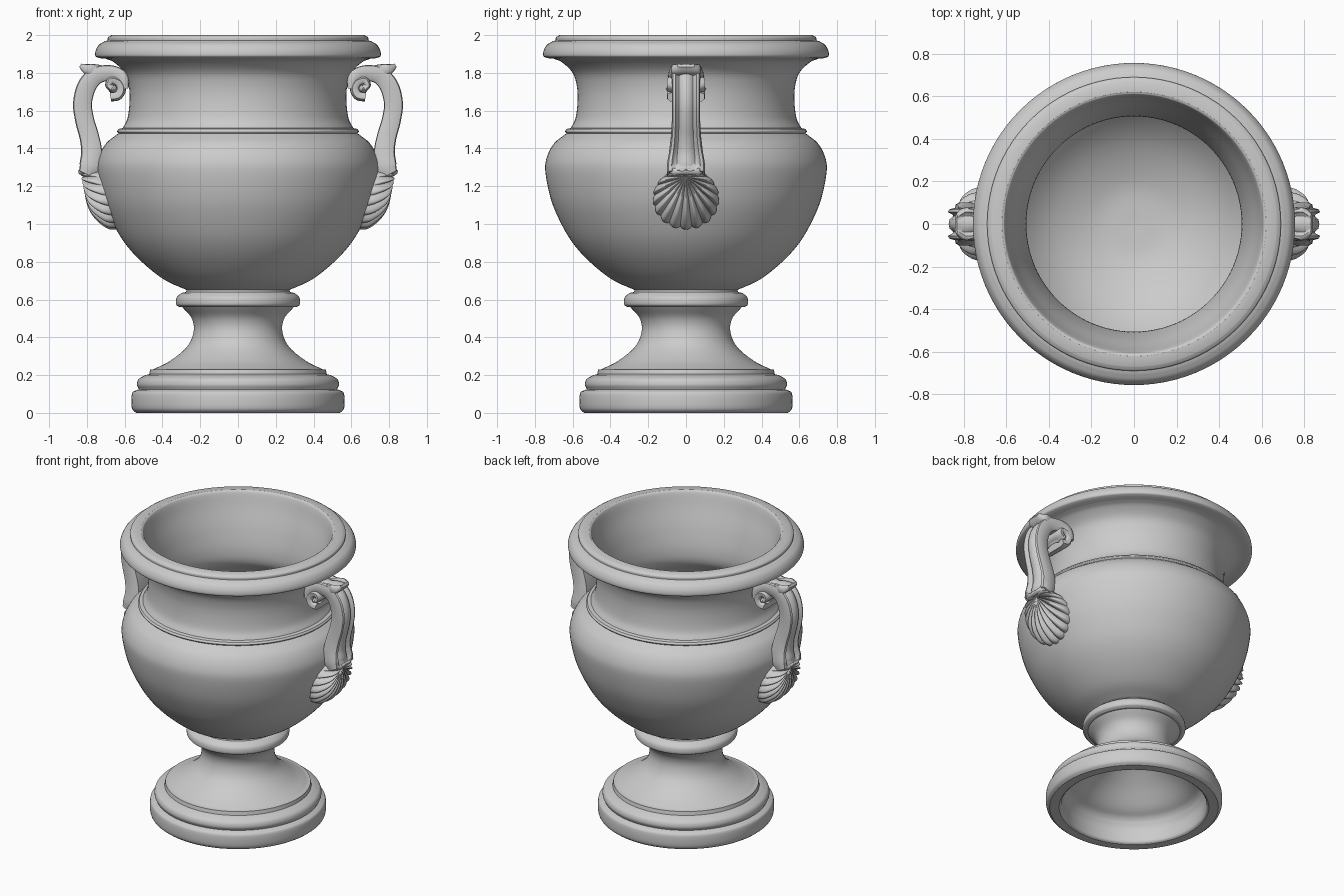
import bpy, bmesh, math
from mathutils import Vector

if "Cube" in bpy.data.objects:
    bpy.data.objects.remove(bpy.data.objects["Cube"])

stone = bpy.data.materials.new("grey_stone")
stone.use_nodes = True
GREY = (0.6, 0.6, 0.6, 1)
stone.diffuse_color = GREY
stone.node_tree.nodes["Principled BSDF"].inputs["Base Color"].default_value = GREY


def spline(pts, n=6):
    """Catmull-Rom samples through points of any dimension."""
    p = [Vector(q) for q in pts]
    p = [2 * p[0] - p[1]] + p + [2 * p[-1] - p[-2]]
    out = []
    for a, b, c, d in zip(p, p[1:], p[2:], p[3:]):
        for i in range(n):
            t = i / n
            out.append(0.5 * (2 * b + (c - a) * t + (2 * a - 5 * b + 4 * c - d) * t * t
                              + (3 * b - a - 3 * c + d) * t ** 3))
    return out + [p[-2]]


def grid_object(name, rows, closed, caps=False, angle=40):
    """Skin a list of equal-length vertex rows, optionally closed and capped."""
    bm = bmesh.new()
    vs = [[bm.verts.new(c) for c in row] for row in rows]
    n = len(rows[0])
    for r0, r1 in zip(vs, vs[1:]):
        for j in range(n if closed else n - 1):
            k = (j + 1) % n
            bm.faces.new((r0[j], r0[k], r1[k], r1[j]))
    if caps:
        bm.faces.new(vs[0])
        bm.faces.new(vs[-1])
    bmesh.ops.remove_doubles(bm, verts=bm.verts, dist=0.0001)
    bmesh.ops.recalc_face_normals(bm, faces=bm.faces)
    me = bpy.data.meshes.new(name)
    bm.to_mesh(me)
    bm.free()
    me.materials.append(stone)
    ob = bpy.data.objects.new(name, me)
    bpy.context.collection.objects.link(ob)
    bpy.ops.object.select_all(action='DESELECT')
    ob.select_set(True)
    bpy.context.view_layer.objects.active = ob
    bpy.ops.object.shade_smooth_by_angle(angle=math.radians(angle))
    return ob


def lathe(name, sections, steps=96):
    """Revolve smooth profile sections; corners stay crisp between them."""
    prof = [p for s in sections for p in (spline(s) if len(s) > 2 else map(Vector, s))]
    rows = [[(r * math.cos(a), r * math.sin(a), z)
             for a in (2 * math.pi * i / steps for i in range(steps))] for r, z in prof]
    return grid_object(name, rows, True, angle=32)


# Hollow foot with stepped plinth, waisted stem and collar
lathe("foot", [
    [(0, 0.42), (0.12, 0.40), (0.25, 0.31), (0.36, 0.21), (0.42, 0.17)],
    [(0.44, 0.15), (0.46, 0.10), (0.465, 0.02), (0.48, 0)],
    [(0.54, 0), (0.56, 0.02), (0.565, 0.06), (0.56, 0.105), (0.54, 0.12)],
    [(0.525, 0.125), (0.535, 0.15), (0.525, 0.18), (0.49, 0.2)],
    [(0.47, 0.205), (0.465, 0.23)],
    [(0.45, 0.23), (0.36, 0.275), (0.27, 0.35), (0.235, 0.43), (0.245, 0.5), (0.295, 0.56)],
    [(0.31, 0.56), (0.328, 0.575), (0.325, 0.61), (0.30, 0.635)],
    [(0.275, 0.64), (0.27, 0.66)],
    [(0.27, 0.66), (0, 0.66)]])

# Bowl with neck, rolled rim and open interior
BELLY = [(0.27, 0.65), (0.39, 0.705), (0.51, 0.80), (0.60, 0.90), (0.665, 1.01),
         (0.715, 1.13), (0.744, 1.27), (0.738, 1.35), (0.70, 1.425), (0.64, 1.475)]
lathe("bowl", [
    [(0, 0.65), (0.27, 0.65)],
    BELLY,
    [(0.632, 1.48), (0.64, 1.49), (0.632, 1.503)],
    [(0.61, 1.508), (0.585, 1.56), (0.574, 1.65), (0.578, 1.73), (0.60, 1.80), (0.655, 1.855), (0.70, 1.875)],
    [(0.735, 1.878), (0.755, 1.89), (0.753, 1.92), (0.735, 1.95), (0.705, 1.968)],
    [(0.69, 1.972), (0.688, 1.988), (0.67, 2.0)],
    [(0.62, 2.0), (0.605, 1.985), (0.58, 1.90), (0.535, 1.76), (0.507, 1.62), (0.52, 1.52),
     (0.60, 1.42), (0.63, 1.27), (0.58, 1.05), (0.42, 0.86), (0.2, 0.75), (0, 0.73)]])

belly = spline(BELLY)


def belly_radius(z):
    for a, b in zip(belly, belly[1:]):
        if a.y <= z <= b.y:
            return a.x + (b.x - a.x) * (z - a.y) / (b.y - a.y)
    return belly[-1].x


# Handle path: x, z, half thickness, half width; scroll first, then the strap
PATH = [(0.665, 1.715, 0.018, 0.10), (0.685, 1.735, 0.018, 0.10), (0.67, 1.76, 0.02, 0.10),
        (0.635, 1.75, 0.022, 0.10), (0.617, 1.715, 0.024, 0.10), (0.635, 1.68, 0.024, 0.10),
        (0.675, 1.672, 0.024, 0.098)]
STRAP = [(0.60, 1.715, 0.022, 0.098), (0.615, 1.775, 0.034, 0.094), (0.67, 1.80, 0.04, 0.085),
         (0.75, 1.785, 0.046, 0.077), (0.80, 1.73, 0.05, 0.075), (0.823, 1.64, 0.05, 0.074),
         (0.812, 1.55, 0.05, 0.075), (0.787, 1.46, 0.052, 0.08), (0.775, 1.38, 0.055, 0.09),
         (0.785, 1.31, 0.055, 0.10), (0.805, 1.265, 0.04, 0.10)]
# Cross-section with beaded edges and a raised middle rib
HALF = [(0, 0.95), (0.3, 0.85), (0.5, 0.5), (0.6, 0.6), (0.75, 1), (0.92, 0.9), (1, 0.5)]
TOP = [(-u, v) for u, v in HALF[:0:-1]] + HALF
SECTION = TOP + [(1, -0.5), (0.85, -0.95), (0.4, -1), (-0.4, -1), (-0.85, -0.95), (-1, -0.5)]


def sweep(name, path, side):
    pts = spline(path, 7)
    rows = []
    for i, p in enumerate(pts):
        d = pts[min(i + 1, len(pts) - 1)] - pts[max(i - 1, 0)]
        d = Vector((d.x, d.y)).normalized()
        nx, nz = -d.y, d.x
        rows.append([(side * (p.x + nx * p.z * v), p.w * u, p.y + nz * p.z * v) for u, v in SECTION])
    return grid_object(name, rows, True, True, 50)


def ellipsoid(name, centre, radii):
    rows = [[(centre[0] + radii[0] * math.sin(a) * math.cos(b),
              centre[1] + radii[1] * math.sin(a) * math.sin(b),
              centre[2] + radii[2] * math.cos(a))
             for b in (math.tau * j / 20 for j in range(20))]
            for a in (math.pi * i / 12 for i in range(13))]
    return grid_object(name, rows, True)


def shell(name, side, lobes=17, steps=204):
    """Fluted shell fanning down from the handle foot over the belly."""
    rows = []
    for s, h in spline([(0, 0.075), (0.25, 0.08), (0.5, 0.083), (0.75, 0.075),
                        (0.92, 0.05), (1, 0.02), (1, -0.03)], 4):
        row = []
        for j in range(steps):
            t = math.tau * j / steps
            rib = abs(math.cos(lobes * t / 2)) - 0.6
            grow = s * (1 + 0.05 * rib)
            y = grow * 0.172 * math.sin(t)
            z = 1.25 + grow * (-0.115 - 0.158 * math.cos(t))
            x = math.sqrt(belly_radius(z) ** 2 - y * y)
            row.append((side * (x + h + 0.032 * rib * min(1, 1.5 * s)), y, z))
        rows.append(row)
    return grid_object(name, rows, True, angle=60)


for label, side in (("left", 1), ("right", -1)):
    sweep(label + "_handle_scroll", PATH, side)
    sweep(label + "_handle_strap", STRAP, side)
    ellipsoid(label + "_scroll_eye", (side * 0.66, 0, 1.715), (0.025, 0.108, 0.025))
    # Leaf tips curling off the top and the foot of the strap
    sweep(label + "_top_leaf", [(0.68, 1.80, 0.03, 0.05), (0.75, 1.81, 0.035, 0.07),
                                (0.80, 1.82, 0.028, 0.075), (0.835, 1.84, 0.01, 0.045)], side)
    sweep(label + "_foot_leaf", [(0.785, 1.36, 0.03, 0.08), (0.80, 1.31, 0.035, 0.098),
                                 (0.825, 1.28, 0.022, 0.09), (0.845, 1.275, 0.008, 0.05)], side)
    shell(label + "_shell", side)
